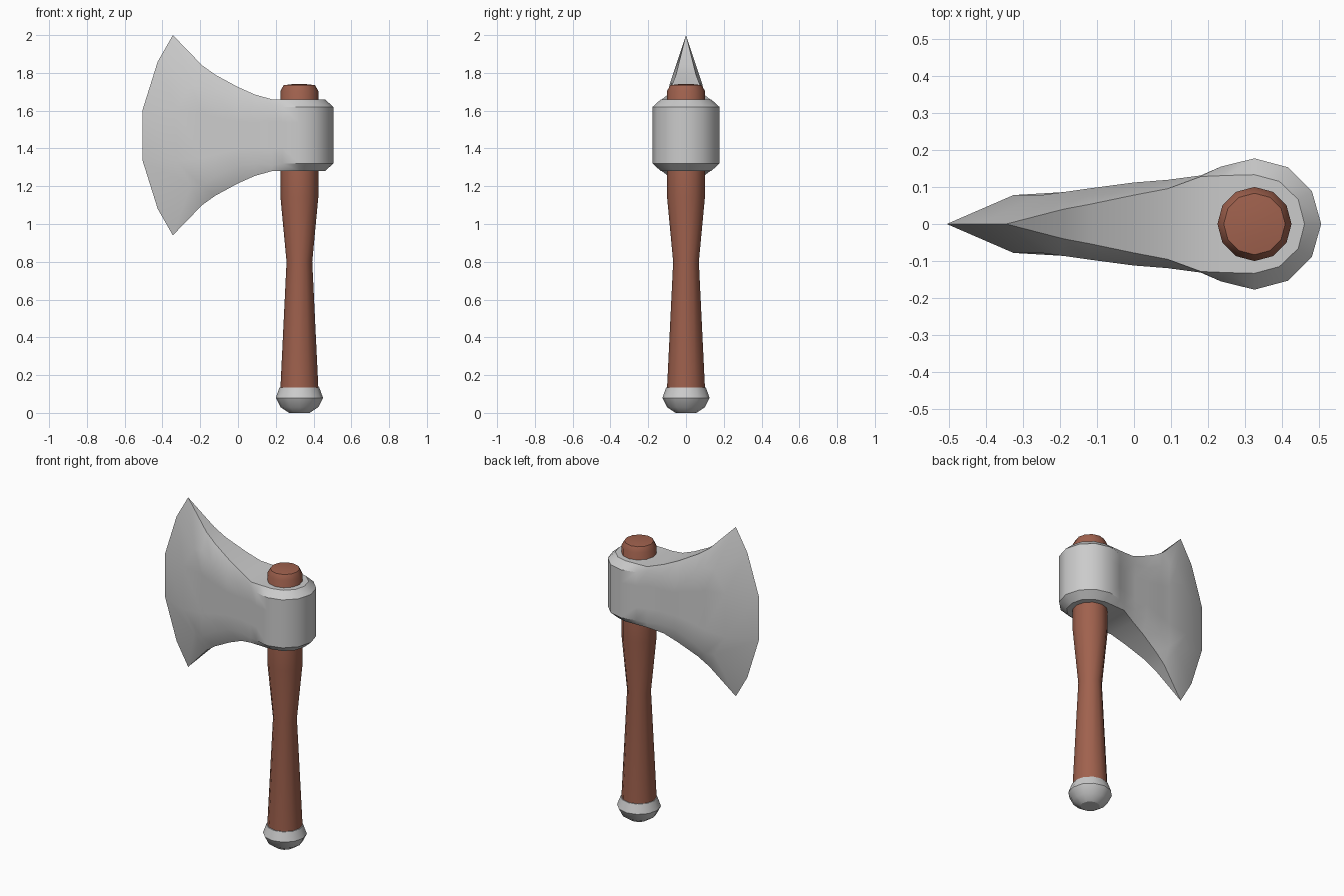
import bpy, bmesh, math

if "Cube" in bpy.data.objects:
    bpy.data.objects.remove(bpy.data.objects["Cube"])

AXIS_X = 0.325   # handle axis
MID_Z = 1.47     # axe head centre height


def finish(name, bm, angle=30, colour=None):
    bmesh.ops.remove_doubles(bm, verts=bm.verts, dist=0.0005)
    bmesh.ops.recalc_face_normals(bm, faces=bm.faces)
    mesh = bpy.data.meshes.new(name)
    bm.to_mesh(mesh)
    bm.free()
    obj = bpy.data.objects.new(name, mesh)
    bpy.context.collection.objects.link(obj)
    bpy.ops.object.select_all(action='DESELECT')
    obj.select_set(True)
    bpy.context.view_layer.objects.active = obj
    bpy.ops.object.shade_smooth_by_angle(angle=math.radians(angle))
    if colour:
        mat = bpy.data.materials.new(name + "_colour")
        mat.diffuse_color = colour
        mat.use_nodes = True
        mat.node_tree.nodes["Principled BSDF"].inputs["Base Color"].default_value = mat.diffuse_color
        mesh.materials.append(mat)
    return obj


def lathe(name, profile, colour=None, sides=12):
    """Turn a (radius, z) profile around the handle axis."""
    bm = bmesh.new()
    rings = []
    for r, z in profile:
        rings.append([bm.verts.new((AXIS_X + r * math.cos(math.tau * i / sides),
                                    r * math.sin(math.tau * i / sides), z))
                      for i in range(sides)])
    for a, b in zip(rings, rings[1:]):
        for i in range(sides):
            j = (i + 1) % sides
            bm.faces.new((a[i], a[j], b[j], b[i]))
    bm.faces.new(rings[0])
    bm.faces.new(rings[-1])
    return finish(name, bm, 32, colour)


# Wooden handle with a narrow waist
lathe("handle", [(0.10, 0.11), (0.10, 0.14), (0.068, 0.80), (0.10, 1.14),
                 (0.10, 1.705), (0.083, 1.735), (0.04, 1.74)],
      (0.35, 0.12, 0.075, 1))

# Rounded metal pommel
lathe("pommel", [(0.055, 0.0), (0.10, 0.03), (0.125, 0.08), (0.105, 0.135)])

# Axe head stations, blade to poll: side x, y, half height, then rim x, y, half height
stations = [
    (-0.19, 0.086, 0.27, -0.19, 0.040, 0.37),
    (-0.12, 0.096, 0.22, -0.12, 0.053, 0.32),
    (0.00, 0.112, 0.16, 0.00, 0.078, 0.255),
    (0.09, 0.119, 0.15, 0.09, 0.095, 0.215),
    (0.18, 0.131, 0.16, 0.18, 0.128, 0.19),
    (0.235, 0.155, 0.15, 0.25, 0.131, 0.19),
    (0.325, 0.177, 0.15, 0.325, 0.133, 0.19),
    (0.415, 0.153, 0.15, 0.392, 0.115, 0.19),
    (0.48, 0.088, 0.15, 0.443, 0.066, 0.19),
    (0.505, 0.0, 0.15, 0.46, 0.0, 0.19),
]
tip = (-0.345, 0, 0.53)
columns = [
    [tip, (-0.425, 0, 0.39), (-0.505, 0, 0.135)],            # cutting edge
    [tip, (-0.25, 0.078, 0.265), (-0.325, 0.078, 0.135)],    # bevel crease
]
for x, y, h, rx, ry, rh in stations:
    columns.append([(rx, ry, rh), (x, y, h), (x, y, h * 0.45)])

# Skin both cheeks, then close the top and bottom between the rims
bm = bmesh.new()
sides = []
for s in (1, -1):
    grid = []
    for col in columns:
        full = col + [(x, y, -z) for x, y, z in reversed(col)]
        grid.append([bm.verts.new((x, s * y, MID_Z + z)) for x, y, z in full])
    for a, b in zip(grid, grid[1:]):
        for k in range(5):
            bm.faces.new((a[k], a[k + 1], b[k + 1], b[k]))
    sides.append(grid)
left, right = sides
for row in (0, 5):
    for i in range(1, len(columns) - 1):
        bm.faces.new((left[i][row], left[i + 1][row],
                      right[i + 1][row], right[i][row]))
finish("axe_head", bm, 35)
